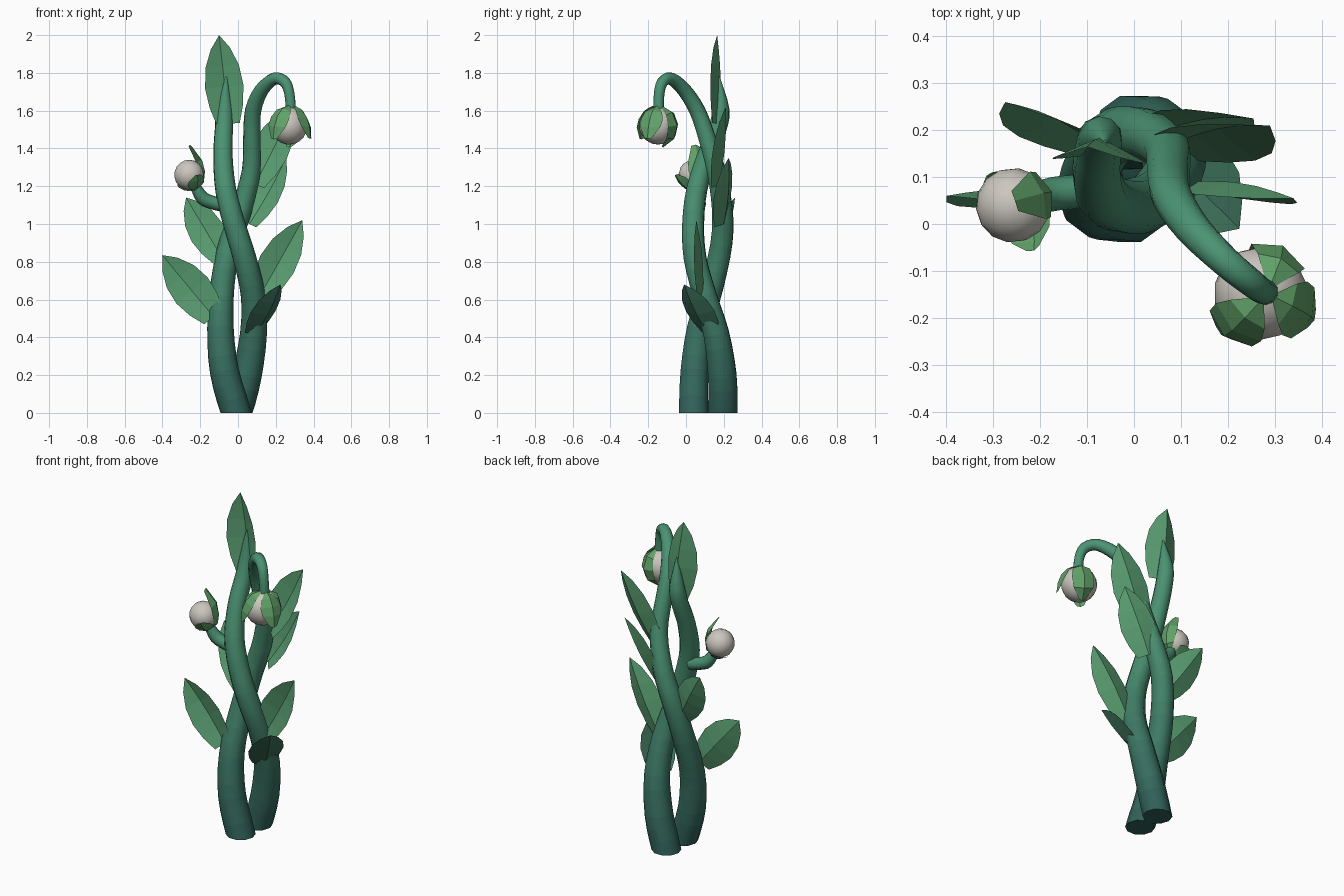
import bpy, bmesh, math
from mathutils import Vector as V, Matrix

if "Cube" in bpy.data.objects:
    bpy.data.objects.remove(bpy.data.objects["Cube"])


def mat(name, c):
    m = bpy.data.materials.new(name)
    m.diffuse_color = (*c, 1)
    m.use_nodes = True
    m.node_tree.nodes["Principled BSDF"].inputs["Base Color"].default_value = m.diffuse_color
    return m


# stem shades from dark base to light top, plus leaf, sepal and petal colours
LO, HI = V((0.03, 0.12, 0.10)), V((0.07, 0.29, 0.17))
SHADES = [mat(f"stem_{i}", LO.lerp(HI, i / 11)) for i in range(12)]
LEAF = mat("leaf_green", (0.10, 0.34, 0.165))
DARK = mat("leaf_dark", (0.045, 0.16, 0.10))
SEPAL = mat("sepal_green", (0.12, 0.36, 0.14))
PETAL = mat("petal_white", (0.60, 0.57, 0.52))


def finish(name, bm, mats, smooth=True):
    me = bpy.data.meshes.new(name)
    bm.normal_update()
    for f in bm.faces:
        f.smooth = smooth
    bm.to_mesh(me)
    bm.free()
    for m in mats:
        me.materials.append(m)
    ob = bpy.data.objects.new(name, me)
    bpy.context.collection.objects.link(ob)
    return ob


def spline(pts, n):
    # Catmull-Rom through (x, y, z, radius) points
    p = [V(q) for q in pts]
    p = [2 * p[0] - p[1]] + p + [2 * p[-1] - p[-2]]
    out = []
    for i in range(1, len(p) - 2):
        a, b, c, d = p[i - 1:i + 3]
        for k in range(n):
            t = k / n
            out.append(0.5 * (2 * b + (c - a) * t + (2 * a - 5 * b + 4 * c - d) * t * t
                              + (3 * b - a - 3 * c + d) * t ** 3))
    return out + [p[-2]]


def tube(name, pts, sides=10, n=3, flat_base=False):
    path = spline(pts, n)
    bm = bmesh.new()
    rings, u = [], V((1, 0, 0))
    for i, q in enumerate(path):
        t = (path[min(i + 1, len(path) - 1)] - path[max(i - 1, 0)]).to_3d().normalized()
        if flat_base and i == 0:
            t = V((0, 0, 1))
        u = (u - t * u.dot(t)).normalized()
        w = t.cross(u)
        rings.append([bm.verts.new(q.to_3d() + q.w * (u * math.cos(a) + w * math.sin(a)))
                      for a in (2 * math.pi * k / sides for k in range(sides))])
    for r, s in zip(rings, rings[1:]):
        for k in range(sides):
            j = (k + 1) % sides
            bm.faces.new((r[k], r[j], s[j], s[k]))
    bm.faces.new(rings[0][::-1])
    bm.faces.new(rings[-1])
    for f in bm.faces:
        f.material_index = max(0, min(11, int(f.calc_center_median().z / 1.3 * 12)))
    ob = finish(name, bm, SHADES)
    bpy.context.view_layer.objects.active = ob
    ob.select_set(True)
    bpy.ops.object.shade_smooth_by_angle(angle=math.radians(50))
    ob.select_set(False)


def leaf(name, base, tip, normal, half=0.1, fold=0.035, m=LEAF):
    # folded blade: midrib with a raised edge on both sides
    base, tip, nrm = V(base), V(tip), V(normal)
    d = (tip - base).normalized()
    nrm = (nrm - d * nrm.dot(d)).normalized()
    side = d.cross(nrm)
    bm = bmesh.new()
    rows = []
    for t, w in ((0, .6), (.2, .87), (.42, 1), (.65, .87), (.85, .5), (1, 0)):
        c = base.lerp(tip, t) - nrm * 0.015 * math.sin(math.pi * t)
        if w == 0:
            rows.append([bm.verts.new(c)] * 3)
        else:
            rows.append([bm.verts.new(c + side * s * w * half + nrm * abs(s) * w * fold)
                         for s in (-1, 0, 1)])
    for r, s in zip(rows, rows[1:]):
        for k in (0, 1):
            vs = [r[k], r[k + 1], s[k + 1]] + ([s[k]] if s[k] != s[k + 1] else [])
            bm.faces.new(vs)
    finish(name, bm, [m], False)


def bud(name, centre, r, axis, sepals):
    # white ball, with sepals hugging it from the stalk pole along axis
    c = V(centre)
    bm = bmesh.new()
    bmesh.ops.create_uvsphere(bm, u_segments=14, v_segments=9, radius=r)
    rot = V((0, 0, 1)).rotation_difference(V(axis)).to_matrix().to_4x4()
    bm.transform(Matrix.Translation(c) @ rot)
    finish(name + "_petals", bm, [PETAL])
    for i, (az, reach, flare) in enumerate(sepals):
        bm = bmesh.new()
        rows = []
        for t, w in ((0, .05), (.25, .5), (.5, .72), (.75, .6), (1, .15)):
            th = math.radians(8 + (reach - 8) * t)
            rad = r * (1.08 + flare * max(0, t - .5) ** 2 * 4)
            row = []
            for s in (-1, 0, 1):
                p = V((math.sin(th), s * w, math.cos(th))).normalized() * rad * (1 + .04 * (s == 0))
                p = Matrix.Rotation(math.radians(az), 3, 'Z') @ p
                row.append(bm.verts.new(c + rot.to_3x3() @ p))
            rows.append(row)
        for a, b in zip(rows, rows[1:]):
            for k in (0, 1):
                bm.faces.new((a[k], b[k], b[k + 1], a[k + 1]))
        finish(f"{name}_sepal_{i + 1}", bm, [SEPAL], False)


# two stems winding round each other
tube("drooping_stem", [
    (-.01, .04, 0, .082), (-.072, .045, .22, .077), (-.093, .073, .45, .07), (-.082, .14, .68, .064),
    (-.042, .188, .9, .06), (.02, .192, 1.08, .056), (.07, .16, 1.28, .05), (.073, .11, 1.46, .046),
    (.08, .06, 1.6, .043), (.125, -.01, 1.71, .038), (.195, -.08, 1.77, .033),
    (.25, -.125, 1.75, .030), (.272, -.142, 1.69, .028), (.28, -.145, 1.61, .028)], flat_base=True)
tube("upright_stem", [
    (-.005, .195, 0, .082), (.047, .192, .2, .079), (.082, .16, .42, .071), (.08, .1, .62, .065),
    (.035, .048, .82, .062), (-.02, .038, 1.0, .059), (-.065, .057, 1.18, .056),
    (-.08, .11, 1.36, .052), (-.075, .165, 1.5, .049), (-.07, .187, 1.61, .043),
    (-.062, .175, 1.78, .004)], flat_base=True)
tube("bud_stalk", [(-.08, .07, 1.10, .036), (-.14, .068, 1.115, .036), (-.19, .06, 1.14, .036),
                   (-.232, .045, 1.21, .026)], sides=8)

# leaves
leaf("top_leaf", (-.05, .172, 1.53), (-.10, .165, 2.0), (-.05, -1, 0), .102, .05)
leaf("lower_left_leaf", (-.13, .06, .51), (-.40, .06, .835), (-.1, -1, .2), .108)
leaf("upper_left_leaf", (-.08, .17, .815), (-.275, .26, 1.14), (-.1, -1, .2), .095)
leaf("right_leaf", (.115, .09, .62), (.34, .055, 1.02), (-.05, -1, .1), .10)
leaf("front_right_leaf", (.09, .12, .415), (.225, -.01, .68), (-.7, .6, .3), .10, m=DARK)
leaf("back_lower_leaf", (.06, .2, 1.0), (.255, .225, 1.35), (-.5, -.85, .1), .10)
leaf("back_upper_leaf", (.09, .175, 1.21), (.29, .21, 1.62), (-.3, -1, .2), .105)

# flower buds
bud("drooping_bud", (.27, -.148, 1.52), .1, (.12, 0, 1),
    [(-25, 112, .32), (65, 165, .05), (-130, 125, .28)])
bud("small_bud", (-.258, .04, 1.26), .08, (.3, .05, -.95),
    [(180, 160, .85), (-95, 85, .2), (60, 70, .1)])
